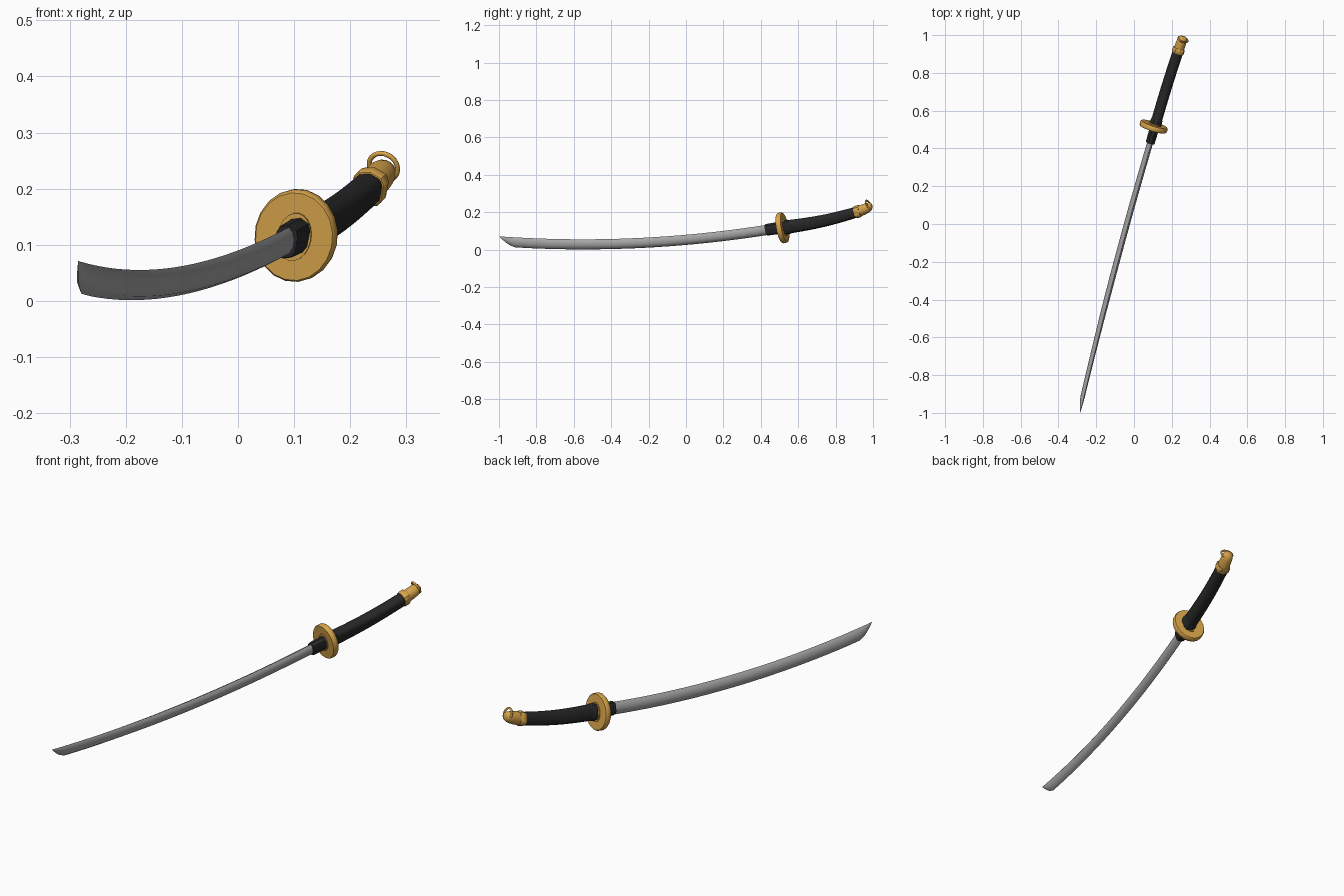
import bpy, bmesh, math
from mathutils import Vector, Matrix

if "Cube" in bpy.data.objects:
    bpy.data.objects.remove(bpy.data.objects["Cube"])


def material(name, rgb):
    m = bpy.data.materials.new(name)
    m.diffuse_color = (*rgb, 1)
    m.use_nodes = True
    m.node_tree.nodes["Principled BSDF"].inputs["Base Color"].default_value = m.diffuse_color
    return m


STEEL = material("steel grey", (0.38, 0.38, 0.38))
BLACK = material("black wrap", (0.021, 0.021, 0.022))
GOLD = material("antique gold", (0.68, 0.37, 0.07))

# The sword follows one gentle arc lying in a tilted plane
SIDE = Vector((0.276, 1, 0.0877)).cross(Vector((0.0212, 0, 0.0797))).normalized()


def frame(y):
    """Centre, tangent and up direction of the arc at y."""
    centre = Vector((-0.037 + 0.276 * y + 0.0212 * y * y, y,
                     0.053 + 0.0877 * y + 0.0797 * y * y))
    tangent = Vector((0.276 + 0.0424 * y, 1, 0.0877 + 0.1594 * y)).normalized()
    return centre, tangent, SIDE.cross(tangent).normalized()


def place(y, s, u):
    c, t, up = frame(y)
    return c + SIDE * s + up * u


def finish(ob, mat, angle):
    ob.data.materials.append(mat)
    bpy.ops.object.select_all(action='DESELECT')
    ob.select_set(True)
    bpy.context.view_layer.objects.active = ob
    bpy.ops.object.shade_smooth_by_angle(angle=math.radians(angle))


def loft(name, rings, mat, angle=30):
    """Skin a list of equal-length point rings and cap both ends."""
    bm = bmesh.new()
    rows = [[bm.verts.new(p) for p in r] for r in rings]
    n = len(rows[0])
    for a, b in zip(rows, rows[1:]):
        for i in range(n):
            j = (i + 1) % n
            bm.faces.new((a[i], a[j], b[j], b[i]))
    bm.faces.new(rows[0])
    bm.faces.new(rows[-1])
    bmesh.ops.remove_doubles(bm, verts=bm.verts, dist=1e-5)
    bmesh.ops.recalc_face_normals(bm, faces=bm.faces)
    me = bpy.data.meshes.new(name)
    bm.to_mesh(me)
    bm.free()
    ob = bpy.data.objects.new(name, me)
    bpy.context.collection.objects.link(ob)
    finish(ob, mat, angle)
    return ob


def oval(y, w, h, sides=20, off=0.0, side=0.0):
    ang = [2 * math.pi * i / sides for i in range(sides)]
    return [place(y, side + w * math.cos(a), off + h * math.sin(a)) for a in ang]


def shaped(y, w, h, off=0.0, side=0.0):
    """Flat-sided grip section with a ridge along top and bottom."""
    pts = [(0, 1), (0.75, 0.8), (1, 0.45), (1, -0.45), (0.75, -0.8),
           (0, -1), (-0.75, -0.8), (-1, -0.45), (-1, 0.45), (-0.75, 0.8)]
    return [place(y, side + s * w, off + u * h) for s, u in pts]


# Blade: ridge spine, long upper slopes, cutting edge sweeping up to the tip
def blade_ring(y):
    k = min(1, max(0, (y + 1) / 0.095))
    k = max(0.01, math.sin(k * math.pi / 2))
    top, h, w = 0.027, 0.0555 * k, 0.0155 * k
    if y < -0.3:
        w *= 1 - 0.35 * (-0.3 - y) / 0.7
    pts = [(0, 1), (0.6, 0.86), (0.9, 0.66), (1, 0.42), (0.7, 0.17),
           (0, 0), (-0.7, 0.17), (-1, 0.42), (-0.9, 0.66), (-0.6, 0.86)]
    return [place(y, s * w, top - h + u * h) for s, u in pts]


ys = [-1, -0.993, -0.98, -0.965, -0.945, -0.915] + [-0.915 + 1.355 * i / 20 for i in range(1, 21)]
loft("blade", [blade_ring(y) for y in ys], STEEL, 40)

# Dark collar between blade and guard
loft("blade_collar", [shaped(0.428, 0.020, 0.030), shaped(0.433, 0.021, 0.032),
                      shaped(0.505, 0.022, 0.033)], BLACK)

# Round guard with softened rim, plus oval washers on both faces
rim = [(-0.013, 0.95), (-0.009, 0.99), (0, 1), (0.009, 0.99), (0.013, 0.95)]
loft("guard", [oval(0.513 + d, 0.075 * k, 0.084 * k, 20, -0.004, -0.006) for d, k in rim], GOLD, 40)
loft("guard_washers", [oval(0.513 + d, 0.031, 0.044, 20, -0.004, -0.005)
                       for d in (-0.017, 0.017)], GOLD)

# Handle collar and slightly tapering handle
loft("handle_collar", [shaped(0.525, 0.028, 0.040, -0.003), shaped(0.552, 0.027, 0.039, -0.003),
                       shaped(0.556, 0.025, 0.037, -0.003)], BLACK)
grip = []
for i in range(13):
    t = i / 12
    grip.append(shaped(0.55 + 0.375 * t, 0.025 + 0.001 * t, 0.037 - 0.008 * t,
                       -0.003 - 0.006 * math.sin(math.pi * t) + 0.005 * t))
loft("handle", grip, BLACK, 50)

# Pommel: raised band and a blunt cap that lifts toward its end
loft("pommel_band", [shaped(0.905, 0.028, 0.031, 0.002), shaped(0.910, 0.030, 0.034, 0.002),
                     shaped(0.928, 0.030, 0.034, 0.003), shaped(0.932, 0.028, 0.031, 0.004)], GOLD)
cap = [(0.925, 0.027, 0.030, 0.003), (0.955, 0.027, 0.029, 0.007), (0.978, 0.026, 0.026, 0.011),
       (0.991, 0.023, 0.021, 0.014), (0.997, 0.015, 0.013, 0.016)]
loft("pommel_cap", [oval(y, w, h, 16, o) for y, w, h, o in cap], GOLD, 50)

# Loop over the end of the pommel, leaving a thin crescent opening
c, t, up = frame(0.983)
bpy.ops.mesh.primitive_torus_add(major_radius=0.027, minor_radius=0.0045,
                                 major_segments=24, minor_segments=8)
loop = bpy.context.object
loop.name = "pommel_loop"
rot = Matrix((SIDE, t, up)).transposed() @ Matrix.Rotation(math.pi / 2 + 0.25, 3, 'X')
loop.matrix_world = Matrix.Translation(c + up * 0.024) @ rot.to_4x4()
finish(loop, GOLD, 60)
